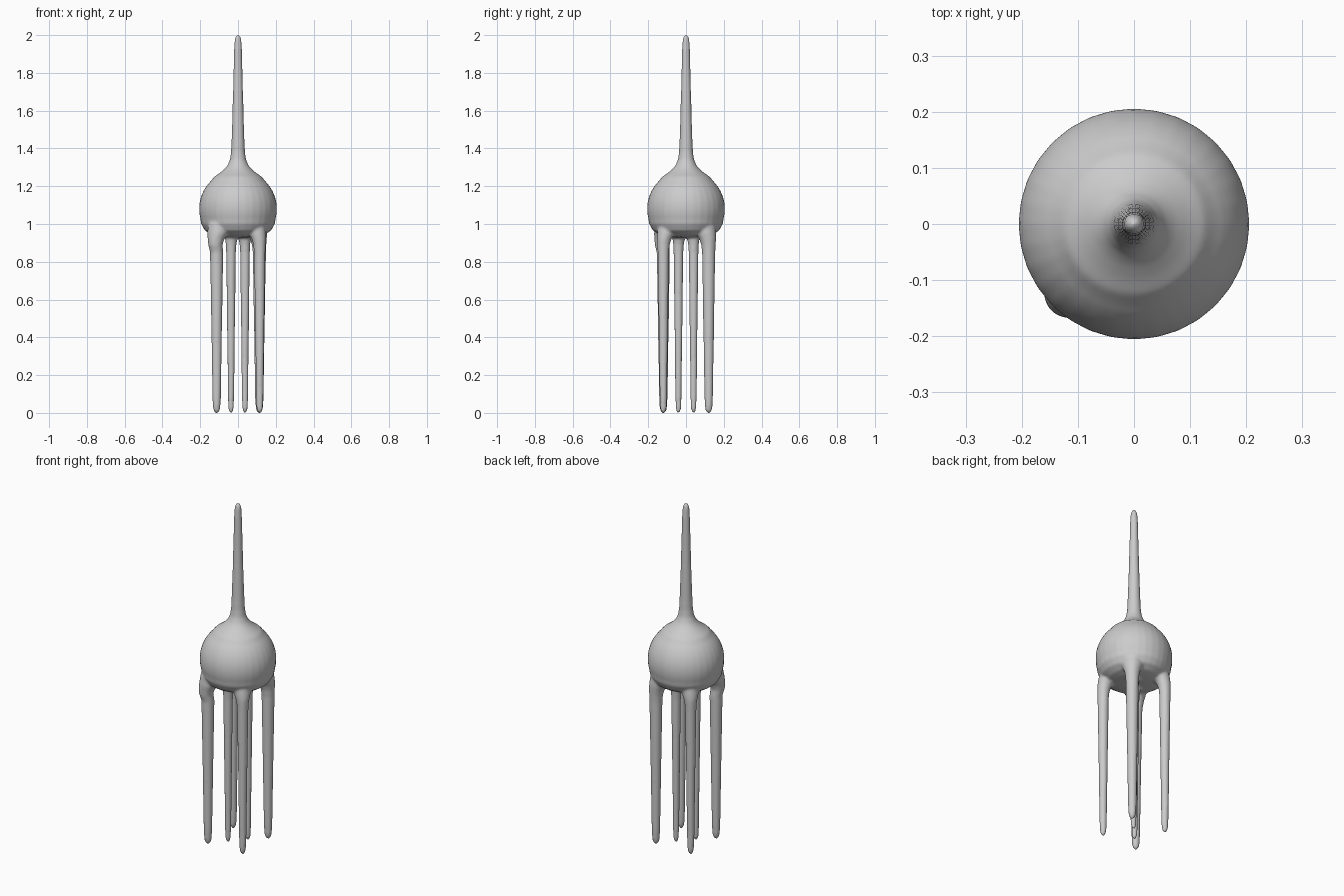
import bpy, bmesh, math

if "Cube" in bpy.data.objects:
    bpy.data.objects.remove(bpy.data.objects["Cube"])

grey = bpy.data.materials.new("plain grey")
grey.diffuse_color = (0.6, 0.6, 0.6, 1)
grey.use_nodes = True
grey.node_tree.nodes["Principled BSDF"].inputs["Base Color"].default_value = grey.diffuse_color


def loft(bm, rings, n=32):
    """Closed round skin through rings of (x, y, z, radius)."""
    loops = [[bm.verts.new((x + r * math.cos(2 * math.pi * i / n),
                            y + r * math.sin(2 * math.pi * i / n), z))
              for i in range(n)] for x, y, z, r in rings]
    for a, b in zip(loops, loops[1:]):
        for i in range(n):
            j = (i + 1) % n
            bm.faces.new((a[i], a[j], b[j], b[i]))
    bm.faces.new(loops[0][::-1])
    bm.faces.new(loops[-1])


bm = bmesh.new()

# Round body with a flattened underside, flowing into the tall spike
body = [(.928, .06), (.932, .10), (.942, .14), (.965, .175), (1.0, .195)]
body += [(1.08 + .206 * math.sin(a), .206 * math.cos(a))
         for a in [math.radians(d) for d in range(-15, 46, 6)]]
body += [(1.25, .126), (1.27, .097), (1.29, .073), (1.31, .056), (1.34, .043),
         (1.38, .037), (1.45, .034), (1.6, .029), (1.8, .024), (1.93, .021),
         (1.97, .0185), (1.99, .014), (2.0, .009), (2.003, .004)]
loft(bm, [(0, 0, z, r) for z, r in body])

# Leg profile: height, radius, and how far the centre leans in at the top
leg = [(-.002, .004, 1), (.002, .010, 1), (.012, .016, 1), (.03, .020, 1),
       (.08, .0225, 1), (.2, .0245, 1), (.4, .0275, 1), (.7, .0325, 1),
       (.85, .035, 1), (.89, .038, .99), (.92, .044, .96), (.95, .055, .88),
       (1.0, .06, .8), (1.06, .05, .7)]


def add_leg(x, y, thick, bulge=0):
    loft(bm, [(x * (k + bulge * (k < 1)), y * (k + bulge * (k < 1)), z, r * thick)
              for z, r, k in leg])


# Four outer legs, and two thin inner legs on one diagonal
add_leg(-.113, -.12, 1, .07)
add_leg(.113, .12, 1)
for s in (-1, 1):
    add_leg(s * .115, -s * .12, .86)
    add_leg(s * .037, s * .04, .74)

mesh = bpy.data.meshes.new("body_with_legs")
bm.normal_update()
bm.to_mesh(mesh)
bm.free()
mesh.materials.append(grey)
obj = bpy.data.objects.new("body_with_legs", mesh)
bpy.context.collection.objects.link(obj)

# Fuse the parts into one skin with soft joints
fuse = obj.modifiers.new("fuse", 'REMESH')
fuse.mode = 'VOXEL'
fuse.voxel_size = .007
fuse.use_smooth_shade = True
soften = obj.modifiers.new("soften", 'SMOOTH')
soften.factor = .5
soften.iterations = 6
